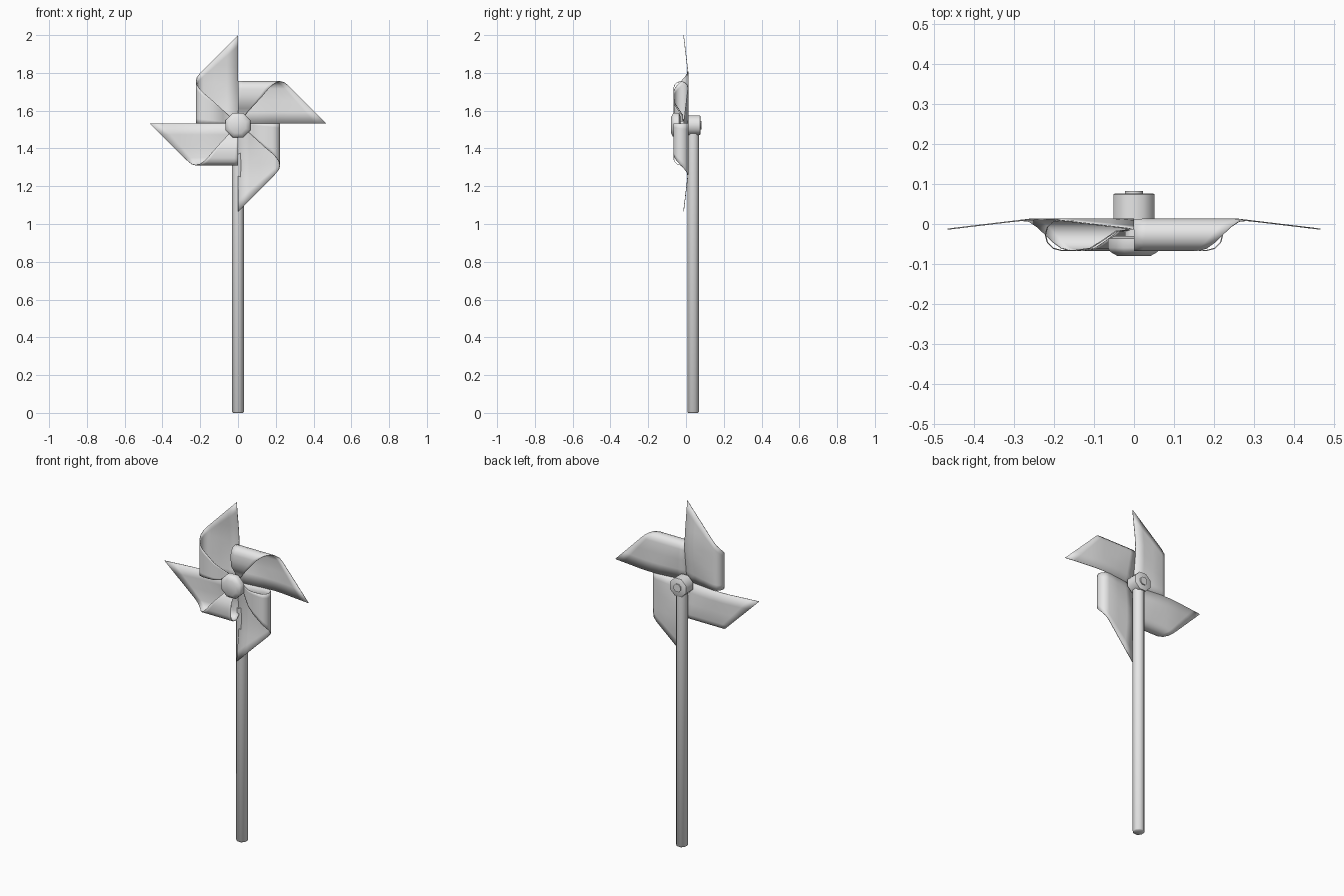
import bpy, bmesh, math
from mathutils import Matrix

cube = bpy.data.objects.get("Cube")
if cube:
    bpy.data.objects.remove(cube)

grey = bpy.data.materials.new("light grey")
grey.use_nodes = True
grey.diffuse_color = (0.8, 0.8, 0.8, 1)
grey.node_tree.nodes["Principled BSDF"].inputs["Base Color"].default_value = (0.8, 0.8, 0.8, 1)

WHEEL_Z = 1.533   # axle height of the paper wheel
HUB_Z = 1.523     # axle height of cap and back hub
HALF = 0.467      # half diagonal of the paper square
ROWS = 8


def finish(name, bm, angle=40):
    """Turn a bmesh into a smooth-shaded object with sharp creases."""
    mesh = bpy.data.meshes.new(name)
    bm.to_mesh(mesh)
    bm.free()
    obj = bpy.data.objects.new(name, mesh)
    bpy.context.collection.objects.link(obj)
    mesh.materials.append(grey)
    bpy.ops.object.select_all(action='DESELECT')
    obj.select_set(True)
    bpy.context.view_layer.objects.active = obj
    bpy.ops.object.shade_smooth_by_angle(angle=math.radians(angle))
    return obj


def lathe(name, profile, matrix, sides=8, angle=50):
    """Closed solid from (radius, height) rings around local z."""
    bm = bmesh.new()
    rings = []
    for r, h in profile:
        ring = []
        for i in range(sides):
            a = 2 * math.pi * (i + 0.5) / sides
            ring.append(bm.verts.new((r * math.cos(a), r * math.sin(a), h)))
        rings.append(ring)
    for a, b in zip(rings, rings[1:]):
        for i in range(sides):
            j = (i + 1) % sides
            bm.faces.new((a[i], a[j], b[j], b[i]))
    bm.faces.new(rings[0][::-1])
    bm.faces.new(rings[-1])
    bmesh.ops.recalc_face_normals(bm, faces=bm.faces)
    bm.transform(matrix)
    return finish(name, bm, angle)


def sheet_y(u, v):
    """Slight dish of the flat paper, with the tip bending forward."""
    return -0.01 + 0.022 * min(1, (u + v) / 0.19) - 0.024 * max(0, v - 0.26) / 0.2


# Paper blade: columns of (distance from axle, depth or None for sheet, width)
columns = [(r, None, HALF - r) for r in (0, 0.06, 0.12, 0.183)]
for k in range(1, 7):                       # rolled fold
    t = math.pi * k / 6
    columns.append((0.183 + 0.039 * math.sin(t), -0.027 + 0.039 * math.cos(t),
                    HALF - 0.183 - 0.039 * t))
columns += [(0.145, -0.066, 0.13), (0.11, -0.061, 0.098), (0.08, -0.042, 0.07),
            (0.045, -0.018, 0.038), (0, -0.014, 0)]   # flap back to the axle


def blade(name, turn):
    bm = bmesh.new()
    grid = []
    for r, y, width in columns:
        col = []
        for j in range(ROWS + 1):
            v = width * j / ROWS
            col.append(bm.verts.new((-r, sheet_y(r, v) if y is None else y, v)))
        grid.append(col)
    for a, b in zip(grid, grid[1:]):
        for j in range(ROWS):
            bm.faces.new((a[j], a[j + 1], b[j + 1], b[j]))
    bmesh.ops.remove_doubles(bm, verts=grid[-1], dist=1e-5)
    bmesh.ops.recalc_face_normals(bm, faces=bm.faces)
    bm.transform(Matrix.Translation((0, 0, WHEEL_Z)) @ Matrix.Rotation(turn, 4, 'Y'))
    obj = finish(name, bm)
    mod = obj.modifiers.new("paper thickness", 'SOLIDIFY')
    mod.thickness = 0.003
    mod.offset = 0
    return obj


for i, side in enumerate(("top", "left", "bottom", "right")):
    blade(side + "_blade", math.pi / 2 * i)

# Axle parts: local z points to the front
axle = Matrix.Translation((0, 0, HUB_Z)) @ Matrix.Rotation(math.pi / 2, 4, 'X')
lathe("front_cap", [(0.05, 0.03), (0.07, 0.036), (0.071, 0.06), (0.064, 0.07), (0.045, 0.08)], axle)
lathe("axle_pin", [(0.024, -0.083), (0.024, 0.035)], axle)
lathe("back_hub", [(0.05, -0.077), (0.056, -0.074), (0.056, -0.01)], axle)

# Stick
lathe("stick", [(0.028, 0), (0.033, 0.005), (0.033, 1.5)], Matrix.Translation((0, 0.038, 0)))
